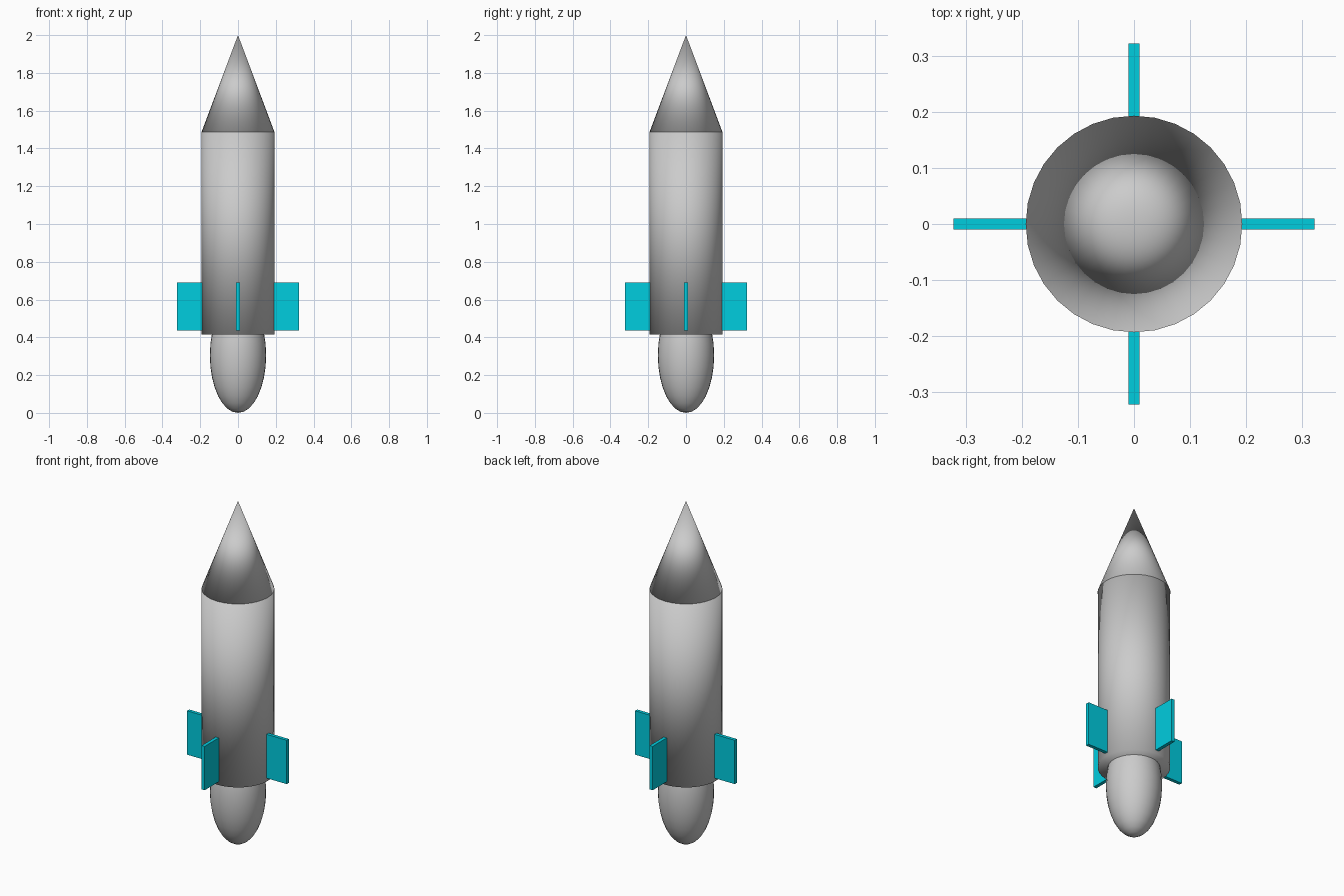
import bpy
import math

if "Cube" in bpy.data.objects:
    bpy.data.objects.remove(bpy.data.objects["Cube"])

BODY_R = 0.192
BODY_BOTTOM, BODY_TOP, TIP = 0.415, 1.487, 2.0


def finish(name, smooth=True):
    obj = bpy.context.object
    obj.name = obj.data.name = name
    if smooth:
        bpy.ops.object.shade_smooth()
    return obj


# Main tube, fully smooth shaded including its end caps
bpy.ops.mesh.primitive_cylinder_add(
    vertices=32, radius=BODY_R, depth=BODY_TOP - BODY_BOTTOM,
    location=(0, 0, (BODY_TOP + BODY_BOTTOM) / 2))
finish("rocket_body")

# Pointed nose
bpy.ops.mesh.primitive_cone_add(
    vertices=32, radius1=BODY_R + 0.001, radius2=0, depth=TIP - BODY_TOP,
    location=(0, 0, (TIP + BODY_TOP) / 2))
finish("nose_cone")

# Stretched ball hanging out of the bottom as exhaust
bpy.ops.mesh.primitive_uv_sphere_add(
    segments=32, ring_count=16, radius=1, location=(0, 0, 0.305))
bpy.context.object.scale = (0.149, 0.149, 0.305)
bpy.ops.object.transform_apply(location=False, rotation=False, scale=True)
finish("exhaust_bulb")

# Four flat fins, rooted slightly inside the tube
cyan = bpy.data.materials.new("fin_cyan")
cyan.diffuse_color = (0.0, 0.61, 0.74, 1)
cyan.use_nodes = True
cyan.node_tree.nodes["Principled BSDF"].inputs["Base Color"].default_value = cyan.diffuse_color
inner, outer = 0.17, 0.322
for i in range(4):
    a = i * math.pi / 2
    mid = (inner + outer) / 2
    bpy.ops.mesh.primitive_cube_add(
        size=1, location=(mid * math.cos(a), mid * math.sin(a), 0.563),
        rotation=(0, 0, a))
    bpy.context.object.scale = (outer - inner, 0.02, 0.256)
    fin = finish(f"fin_{i + 1}", smooth=False)
    fin.data.materials.append(cyan)
